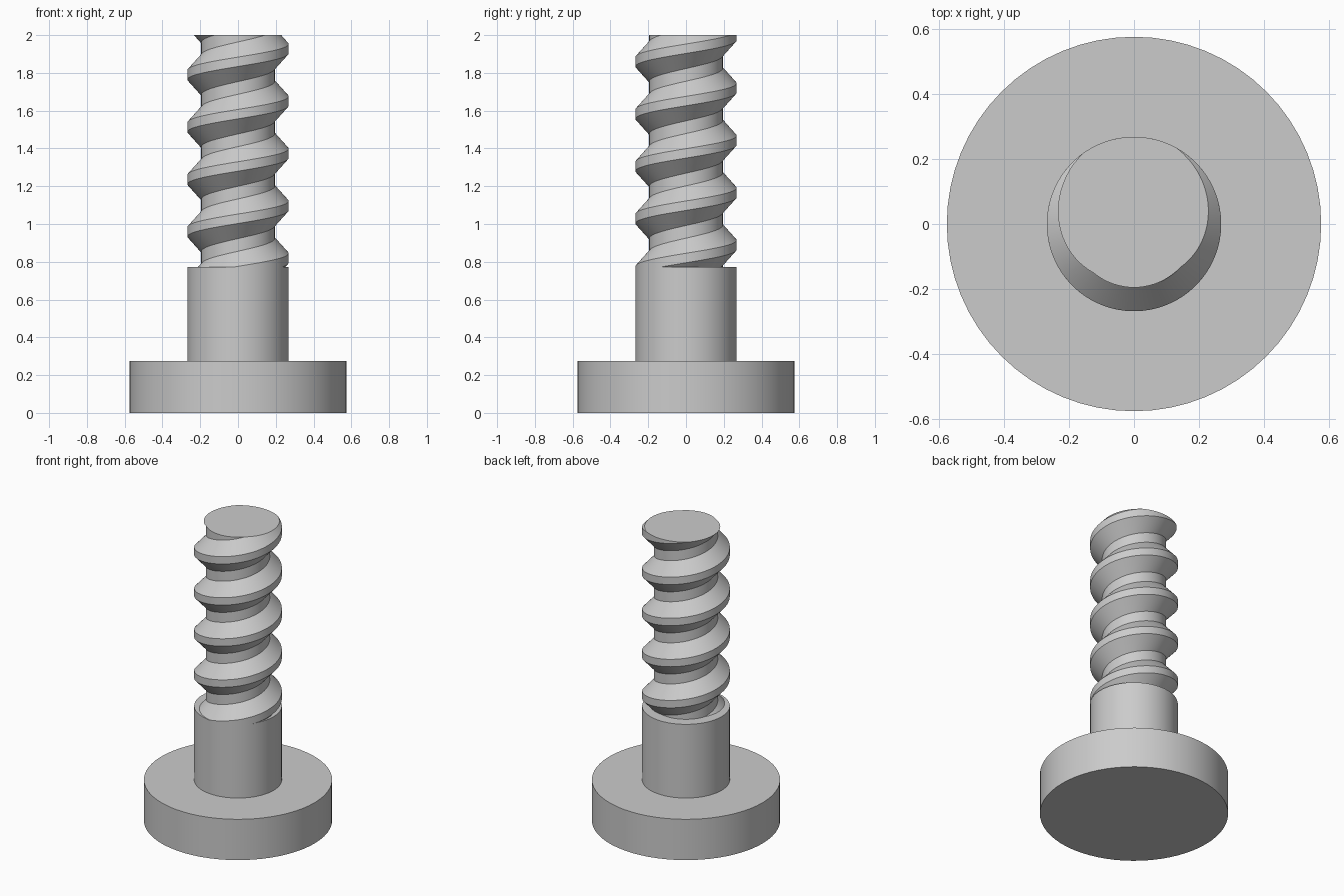
import bpy, bmesh, math

if "Cube" in bpy.data.objects:
    bpy.data.objects.remove(bpy.data.objects["Cube"])

steel = bpy.data.materials.new("steel_grey")
steel.diffuse_color = (0.6, 0.6, 0.6, 1)
steel.use_nodes = True
steel.node_tree.nodes["Principled BSDF"].inputs["Base Color"].default_value = steel.diffuse_color

HEAD_R, HEAD_TOP = 0.575, 0.275
SHAFT_R, SHAFT_TOP, TOP = 0.268, 0.772, 2.0
ROOT_R, CREST_R, PITCH = 0.195, 0.268, 0.277
CREST_Z = 1.928          # height of a crest centre on the +x side
STEPS = 72               # segments per turn


def finish(obj):
    obj.data.materials.append(steel)
    bpy.ops.object.select_all(action='DESELECT')
    obj.select_set(True)
    bpy.context.view_layer.objects.active = obj
    bpy.ops.object.shade_smooth_by_angle(angle=math.radians(25))


def disc(name, radius, bottom, top, sides):
    bpy.ops.mesh.primitive_cylinder_add(vertices=sides, radius=radius, depth=top - bottom,
                                        location=(0, 0, (bottom + top) / 2))
    bpy.context.object.name = name
    finish(bpy.context.object)


# Round head and plain shaft
disc("head", HEAD_R, 0, HEAD_TOP, 64)
disc("shaft", SHAFT_R, HEAD_TOP, SHAFT_TOP, 64)

# Thread: trapezoid profile over one pitch, swept along a right-handed helix
profile = [(CREST_R, -0.025), (CREST_R, 0.025), (ROOT_R, 0.105), (ROOT_R, PITCH - 0.105),
           (CREST_R, PITCH - 0.025)]
bm = bmesh.new()
rows = []
for i in range(8 * STEPS + 1):
    a = 2 * math.pi * i / STEPS
    z0 = CREST_Z - 6 * PITCH + PITCH * i / STEPS
    rows.append([bm.verts.new((r * math.cos(a), r * math.sin(a), z0 + z)) for r, z in profile])
for lower, upper in zip(rows, rows[1:]):
    for k in range(len(profile) - 1):
        bm.faces.new((lower[k], upper[k], upper[k + 1], lower[k + 1]))
bmesh.ops.remove_doubles(bm, verts=bm.verts, dist=1e-4)

# Cut the thread off flat: its foot hides just inside the shaft, its tip is capped
for height, direction in ((SHAFT_TOP - 0.01, -1), (TOP, 1)):
    bmesh.ops.bisect_plane(bm, geom=bm.verts[:] + bm.edges[:] + bm.faces[:], dist=1e-6,
                           plane_co=(0, 0, height), plane_no=(0, 0, direction), clear_outer=True)
rim = [e for e in bm.edges if e.is_boundary and all(abs(v.co.z - TOP) < 1e-4 for v in e.verts)]
bmesh.ops.holes_fill(bm, edges=rim, sides=0)
bmesh.ops.recalc_face_normals(bm, faces=bm.faces)
mesh = bpy.data.meshes.new("thread")
bm.to_mesh(mesh)
bm.free()
thread = bpy.data.objects.new("thread", mesh)
bpy.context.collection.objects.link(thread)
finish(thread)
